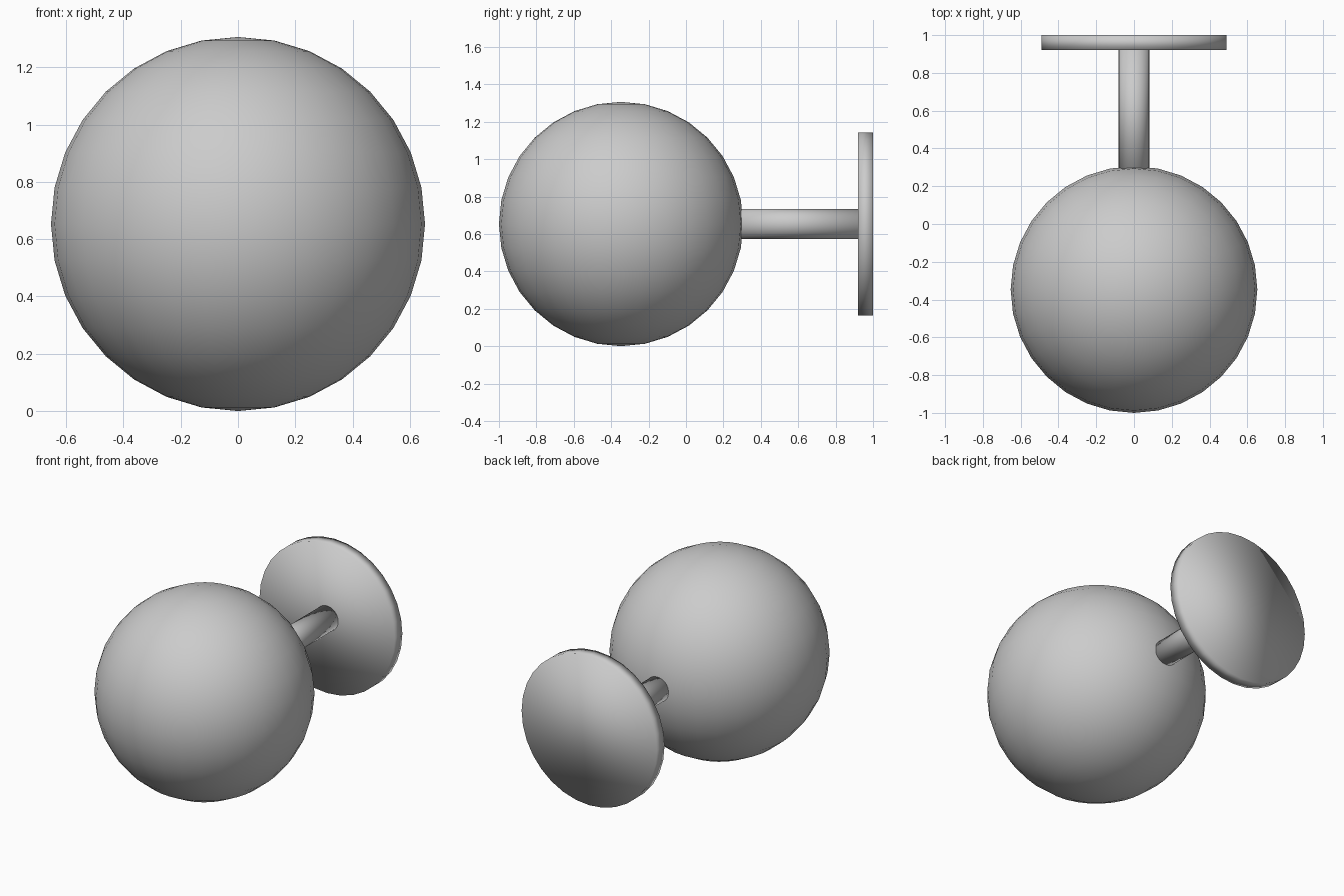
import bpy
from math import radians

if "Cube" in bpy.data.objects:
    bpy.data.objects.remove(bpy.data.objects["Cube"])

CENTRE_Z = 0.653


def rod(name, radius, y0, y1):
    """Cylinder lying along y from y0 to y1."""
    bpy.ops.mesh.primitive_cylinder_add(
        vertices=32, radius=radius, depth=y1 - y0,
        location=(0, (y0 + y1) / 2, CENTRE_Z), rotation=(radians(90), 0, 0))
    bpy.context.object.name = name
    bpy.ops.object.shade_smooth()


# Ball of the knob
bpy.ops.mesh.primitive_uv_sphere_add(
    segments=32, ring_count=16, radius=0.653, location=(0, -0.347, CENTRE_Z))
bpy.context.object.name = "ball"
bpy.ops.object.shade_smooth()

# Stem, sunk slightly into the ball and the mounting plate
rod("stem", 0.081, 0.22, 0.93)

# Round mounting plate
rod("mounting_plate", 0.489, 0.92, 1.0)
